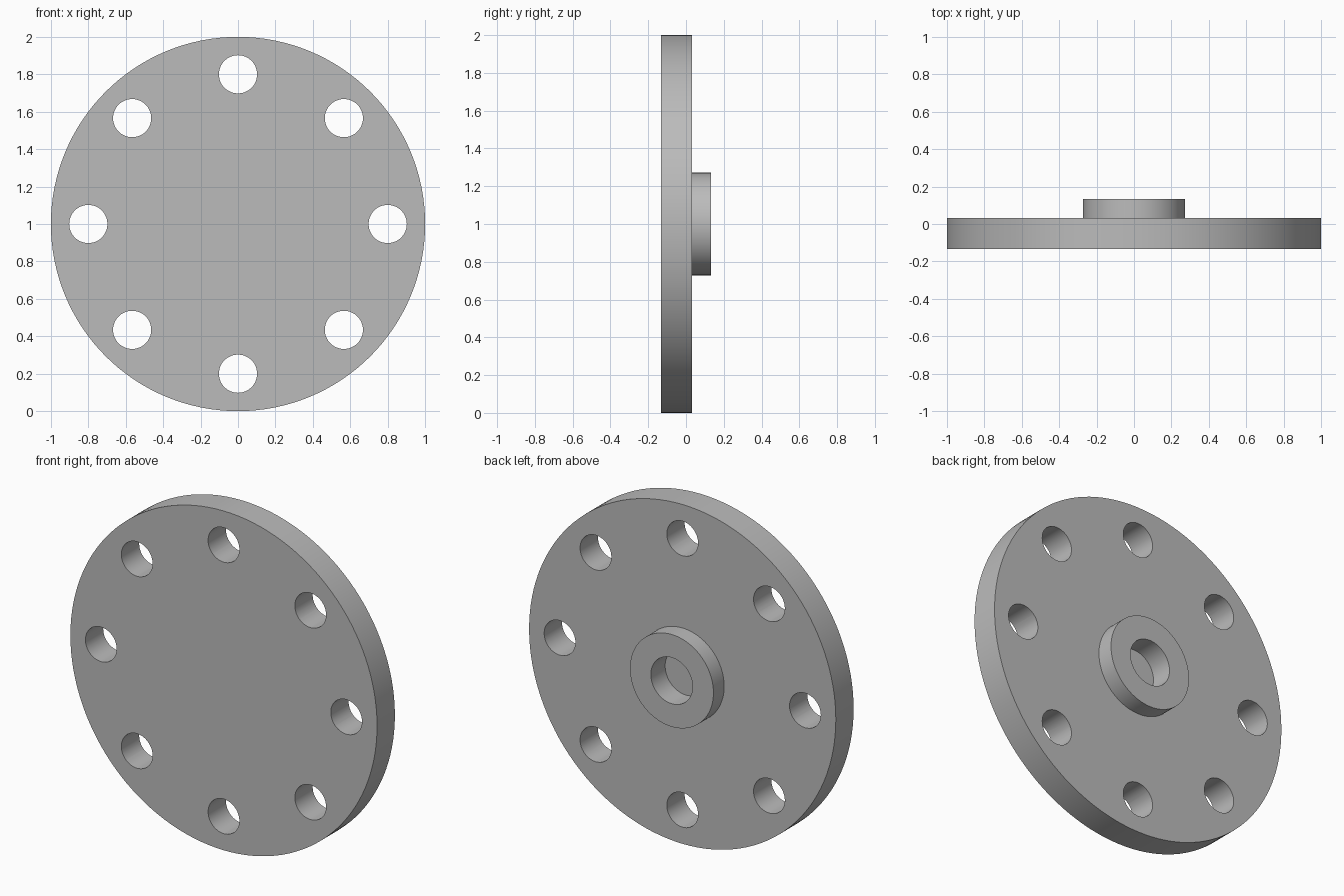
import bpy
import bmesh
import math
from mathutils import Matrix, Vector

cube = bpy.data.objects.get("Cube")
if cube:
    bpy.data.objects.remove(cube, do_unlink=True)

CENTRE = Vector((0, 0, 1))
FRONT, FACE, BACK = -0.133, 0.033, 0.133
BORE_FLOOR = 0.0
SEGMENTS = 128
HOLES = 8

steel = bpy.data.materials.new("Grey steel")
steel.use_nodes = True
grey = (0.5, 0.5, 0.5, 1)
steel.diffuse_color = grey
steel.node_tree.nodes["Principled BSDF"].inputs["Base Color"].default_value = grey


def make_object(name, bm):
    bmesh.ops.recalc_face_normals(bm, faces=bm.faces)
    mesh = bpy.data.meshes.new(name)
    bm.to_mesh(mesh)
    bm.free()
    mesh.materials.append(steel)
    obj = bpy.data.objects.new(name, mesh)
    bpy.context.collection.objects.link(obj)
    return obj


# Flange: disc, raised hub and blind bore turned from one profile of (radius, y)
profile = [(0, FRONT), (1, FRONT), (1, FACE), (0.272, FACE), (0.272, BACK),
           (0.136, BACK), (0.136, BORE_FLOOR), (0, BORE_FLOOR)]
bm = bmesh.new()
points = [bm.verts.new(CENTRE + Vector((r, y, 0))) for r, y in profile]
edges = [bm.edges.new(pair) for pair in zip(points, points[1:])]
bmesh.ops.spin(bm, geom=points + edges, cent=CENTRE, axis=(0, 1, 0),
               angle=math.tau, steps=SEGMENTS, use_merge=True)
bmesh.ops.remove_doubles(bm, verts=bm.verts, dist=0.0001)
flange = make_object("flange", bm)

# Bolt holes: ring of through cutters
bm = bmesh.new()
for i in range(HOLES):
    place = (Matrix.Translation(CENTRE)
             @ Matrix.Rotation(math.tau * i / HOLES, 4, 'Y')
             @ Matrix.Translation((0.8, 0, 0))
             @ Matrix.Rotation(math.pi / 2, 4, 'X'))
    bmesh.ops.create_cone(bm, cap_ends=True, segments=48, radius1=0.102,
                          radius2=0.102, depth=1, matrix=place)
cutter = make_object("bolt_hole_cutter", bm)
cutter.hide_render = True

cut = flange.modifiers.new("Bolt holes", 'BOOLEAN')
cut.operation = 'DIFFERENCE'
cut.solver = 'EXACT'
cut.object = cutter

bpy.ops.object.select_all(action='DESELECT')
flange.select_set(True)
bpy.context.view_layer.objects.active = flange
bpy.ops.object.modifier_apply(modifier=cut.name)
bpy.data.objects.remove(cutter, do_unlink=True)

# Smooth round walls, crisp rims
bpy.ops.object.shade_smooth_by_angle(angle=math.radians(30))
